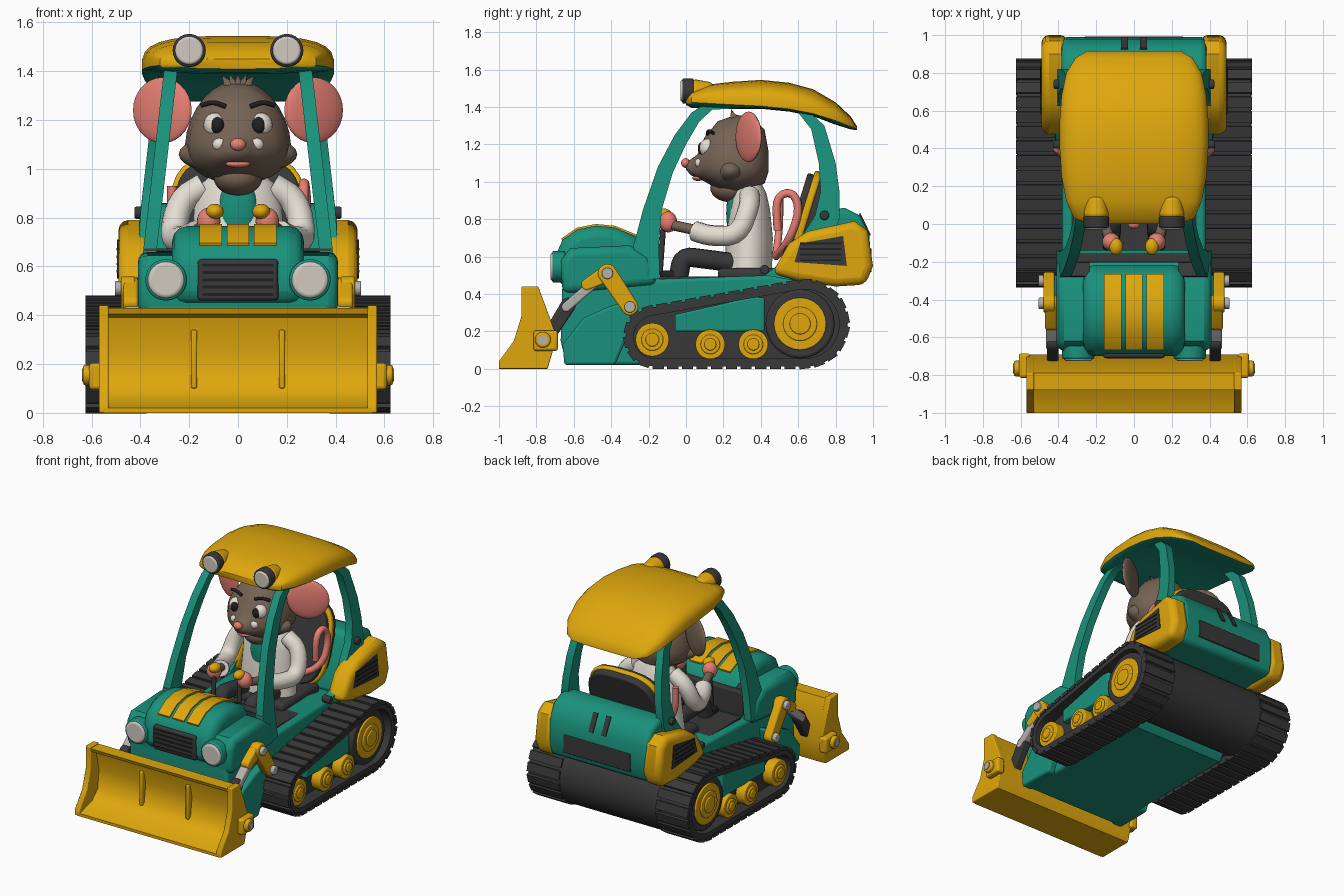
import bpy, bmesh, math
from mathutils import Matrix, Vector
from math import sin, cos, pi
if "Cube" in bpy.data.objects:
    bpy.data.objects.remove(bpy.data.objects["Cube"], do_unlink=True)

def material(name, *rgb):
    m = bpy.data.materials.new(name)
    m.use_nodes = True
    m.diffuse_color = (*rgb, 1)
    m.node_tree.nodes["Principled BSDF"].inputs["Base Color"].default_value = (*rgb, 1)
    return m

yellow, teal = material("yellow paint", .74, .39, .004), material("teal paint", .01, .285, .2)
dark, black = material("charcoal rubber", .04, .04, .042), material("soft black", .014, .014, .015)
brown, pink = material("brown fur", .18, .125, .088), material("pink skin", .8, .215, .175)
white, lens = material("coat white", .78, .73, .65), material("lamp glass", .65, .59, .53)
steel = material("steel grey", .46, .44, .42)

def finish(name, bm, mat, bevel=0, loc=(0, 0, 0), rot=(0, 0, 0), scale=(1, 1, 1), angle=.7):
    bmesh.ops.recalc_face_normals(bm, faces=bm.faces)
    me = bpy.data.meshes.new(name)
    bm.to_mesh(me)
    bm.free()
    me.materials.append(mat)
    me.shade_smooth()
    me.set_sharp_from_angle(angle=angle)
    ob = bpy.data.objects.new(name, me)
    bpy.context.collection.objects.link(ob)
    ob.location, ob.rotation_euler, ob.scale = loc, rot, scale
    if bevel:
        mod = ob.modifiers.new("soft edges", "BEVEL")
        mod.width, mod.segments, mod.angle_limit = bevel, 3, .9
    return ob

def loft(name, rings, mat, closed=False, bevel=0, loc=(0, 0, 0), rot=(0, 0, 0)):
    bm = bmesh.new()
    loops = [[bm.verts.new(p) for p in r] for r in rings]
    for a, b in zip(loops, loops[1:] + (loops[:1] if closed else [])):
        for i in range(len(a)):
            bm.faces.new((a[i - 1], a[i], b[i], b[i - 1]))
    for end in [] if closed else (loops[0], loops[-1]):
        bm.faces.new(end)
    return finish(name, bm, mat, bevel, loc, rot)

def prism(name, pts, x0, x1, mat, bevel=0):
    return loft(name, [[(x, y, z) for y, z in pts] for x in (x0, x1)], mat, bevel=bevel)

def box(name, loc, size, mat, bevel=0, rot=(0, 0, 0)):
    bm = bmesh.new()
    bmesh.ops.create_cube(bm, size=1, matrix=Matrix.Diagonal((*size, 1)))
    return finish(name, bm, mat, bevel, loc, rot)

def cyl(name, loc, r, depth, axis, mat, r2=None, rot=(0, 0, 0), bevel=0):
    turn = {"x": Matrix.Rotation(pi / 2, 4, "Y"), "y": Matrix.Rotation(-pi / 2, 4, "X"), "z": Matrix()}[axis]
    bm = bmesh.new()
    bmesh.ops.create_cone(bm, cap_ends=True, segments=24, radius1=r, radius2=r if r2 is None else r2, depth=depth, matrix=turn)
    return finish(name, bm, mat, bevel, loc, rot)

def ball(name, loc, size, mat, rot=(0, 0, 0)):
    bm = bmesh.new()
    bmesh.ops.create_uvsphere(bm, u_segments=24, v_segments=14, radius=1)
    return finish(name, bm, mat, 0, loc, rot, size, pi)

def tube(name, pts, r, mat):
    pts, rings, up = [Vector(p) for p in pts], [], Vector((.3, .5, .8))
    for _ in range(2):
        pts = pts[:1] + [a.lerp(b, t) for a, b in zip(pts, pts[1:]) for t in (.25, .75)] + pts[-1:]
    for i, p in enumerate(pts):
        d = (pts[min(i + 1, len(pts) - 1)] - pts[max(i - 1, 0)]).normalized()
        out = d.cross(up).normalized()
        up = out.cross(d)
        rings.append([p + r * (out * cos(k * pi / 6) + up * sin(k * pi / 6)) for k in range(12)])
    return loft(name, rings, mat)

def oval(c, rx, up, down, axis="y", power=1, taper=0, n=28):
    ring = []
    for t in (2 * pi * (i + .5) / n for i in range(n)):
        u = math.copysign(abs(cos(t)) ** power, cos(t)) * rx * (1 - taper * sin(t))
        v = math.copysign(abs(sin(t)) ** power, sin(t)) * (up if sin(t) > 0 else down)
        ring.append((c[0] + u, c[1], c[2] + v) if axis == "y" else (c[0] + u, c[1] + v, c[2]))
    return ring

def outline(c1, r1, c2, r2, n=14):
    dy, dz = c2[0] - c1[0], c2[1] - c1[1]
    a, b = math.atan2(dz, dy), math.acos((r1 - r2) / math.hypot(dy, dz))
    arc = lambda c, r, t, u: [(c[0] + r * cos(t + u * i / n), c[1] + r * sin(t + u * i / n)) for i in range(n + 1)]
    return arc(c2, r2, a - b, 2 * b) + arc(c1, r1, a + b, 2 * pi - 2 * b)

def paint(ob, mat, rule):
    ob.data.materials.append(mat)
    for p in ob.data.polygons:
        p.material_index = int(rule(p))

# Chassis, nose and rear housing
prism("chassis", [(-.64, .02), (.45, .02), (.6, .2), (.75, .45), (.45, .5), (-.15, .48), (-.66, .48), (-.67, .15)],
      -.38, .38, teal, .02)
prism("nose_shoulders", [(-.66, .4), (-.67, .58), (-.62, .645), (-.3, .66), (-.2, .6), (-.15, .45)], -.41, .41, teal, .04)
hood = [(-.69, .44), (-.7, .6), (-.66, .69), (-.58, .745), (-.48, .765), (-.38, .755), (-.27, .71), (-.22, .62), (-.2, .46)]
prism("hood", hood, -.27, .27, teal, .06)
for x in (-.112, 0, .112):
    lift = lambda y, z: (-.45 + (y + .45) * 1.03, .5 + (z - .5) * 1.035)
    loft("hood_stripe", [[(x - .046, y, z - .01), (x + .046, y, z - .01), (x + .046, *lift(y, z)),
                          (x - .046, *lift(y, z))] for y, z in hood[2:7]], yellow)
box("grille", (0, -.69, .545), (.33, .04, .17), dark, .015)
for i in range(5):
    box("grille_gap", (0, -.709, .485 + i * .03), (.29, .008, .012), black)
box("dashboard", (0, -.18, .57), (.66, .05, .17), dark, .01)
box("cab_floor", (0, .15, .482), (.66, .58, .02), dark)
prism("rear_housing", [(.62, .46), (.96, .46), (.99, .55), (.98, .72), (.93, .82), (.85, .86), (.74, .85), (.66, .7)],
      -.385, .385, teal, .03)
box("rear_vent", (0, .983, .58), (.52, .02, .125), dark, .005)
for x in (-.05, .05):
    box("rear_stripe", (x, .957, .772), (.035, .008, .13), dark, rot=(.46, 0, 0))
cyl("rear_drum", (0, .635, .24), .23, .8, "x", dark)

# Roof with teal lining
sections = [(0, .24, 1.43, .02, .02), (.03, .32, 1.435, .05, .04), (.12, .36, 1.43, .09, .04), (.25, .385, 1.42, .115, .03),
            (.4, .395, 1.41, .135, .02), (.55, .395, 1.395, .135, .02), (.68, .385, 1.37, .125, .02),
            (.8, .36, 1.335, .09, .03), (.88, .31, 1.3, .05, .02), (.915, .25, 1.285, .01, .01)]
roof = loft("roof", [oval((0, y, z), w, u, d, power=.6) for y, w, z, u, d in sections], yellow)
paint(roof, teal, lambda p: p.normal.z < -.6)

# Seat
for part, y, r, d, m in (("rim", .625, .28, .02, yellow), ("front", .6, .262, .03, dark), ("back", .66, .262, .03, dark)):
    loft("seat_" + part, [oval((0, k, 0), r, r + .01, r + .01, power=.6) for k in (-d, d)], m,
         bevel=.012, loc=(0, y, .78), rot=(-.3, 0, 0))
box("seat_base", (0, .38, .5), (.46, .42, .08), dark, .03)

# Curved blade shell
prism("blade_shell", [(-1, 0), (-.74, 0), (-.69, .17), (-.79, .43), (-.88, .43), (-.87, .405), (-.82, .39),
                      (-.785, .25), (-.8, .12), (-.86, .06), (-1, .02)], -.55, .55, yellow)

# Cab frame edges, outer then inner
frame = [(-.3, .48, -.14, .48), (-.28, .66, -.145, .66), (-.23, .85, -.13, .85), (-.15, 1.08, -.07, 1.05),
         (-.06, 1.25, 0, 1.2), (.03, 1.37, .07, 1.32), (.12, 1.43, .14, 1.385), (.4, 1.44, .4, 1.4), (.62, 1.41, .6, 1.37),
         (.74, 1.3, .67, 1.28), (.8, 1.1, .71, 1.1), (.82, .95, .72, .95), (.82, .8, .69, .82), (.75, .6, .55, .6),
         (.7, .45, .42, .5)]
lean = lambda y, z: .39 - (z - .65) * .115 + .03 * max(0, min(1, (y - .3) / .4))
track = lambda off: outline((-.165, .17), .17 - off, (.635, .24), .24 - off)

for s, side in ((1, "left_"), (-1, "right_")):
    # Cab and fenders
    loft(side + "cab_frame", [[(s * (lean(y, z) - t), y, z) for y, z, t in ((o, a, 0), (i, b, 0), (i, b, .055), (o, a, .055))]
                              for o, a, i, b in frame], teal)
    box(side + "cowl_panel", (s * .31, -.235, .645), (.15, .1, .012), dark, rot=(-.5, 0, 0))
    prism(side + "fender", [(.46, .51), (.55, .67), (.65, .735), (.9, .79), (.97, .74), (1, .55), (.96, .45), (.8, .44),
                            (.6, .47)], s * .35, s * .49, yellow, .04)
    prism(side + "fender_vent", [(.58, .57), (.61, .67), (.84, .71), (.86, .55)], s * .47, s * .495, dark)
    for i in range(4):
        box(side + "vent_gap", (s * .494, .72, .58 + i * .03), (.008, .22, .01), black)
    for x, y, z in ((.395, .74, .82), (.4, .42, .53)):
        cyl(side + "frame_bolt", (s * x, y, z), .025, .06, "x", dark, bevel=.008)
    # Lamps
    cyl(side + "headlight_ring", (s * .295, -.68, .545), .085, .07, "y", teal, bevel=.01)
    cyl(side + "headlight_glass", (s * .295, -.69, .545), .076, .07, "y", lens, bevel=.015)
    cyl(side + "roof_lamp_ring", (s * .2, .01, 1.485), .068, .06, "y", dark, bevel=.008)
    cyl(side + "roof_lamp_glass", (s * .2, 0, 1.485), .058, .06, "y", lens, bevel=.01)
    cyl(side + "roof_lamp_shell", (s * .2, .09, 1.48), .07, .11, "y", yellow, r2=.05, bevel=.02)
    # Track band, lugs and wheels
    loft(side + "track_band", [[(s * .38, *a), (s * .62, *a), (s * .62, *b), (s * .38, *b)]
                               for a, b in zip(track(.012), track(.055))], dark, closed=True)
    path = [Vector(p) for p in track(.012)]
    edges = list(zip(path, path[1:] + path[:1]))
    step = sum((b - a).length for a, b in edges) / 36
    bm, gap = bmesh.new(), 0
    for a, b in edges:
        d = b - a
        while d.length > 1e-6 and gap < d.length:
            p = a + d * (gap / d.length)
            place = Matrix.Translation((s * .5, *p)) @ Matrix.Rotation(math.atan2(d.y, d.x), 4, "X")
            bmesh.ops.create_cube(bm, size=1, matrix=place @ Matrix.Diagonal((.25, .06, .024, 1)))
            gap += step
        gap -= d.length
    finish(side + "track_lugs", bm, dark)
    prism(side + "track_core", track(.055), s * .37, s * .53, dark)
    prism(side + "track_guard", [(-.06, .2), (.42, .2), (.42, .38), (.36, .385), (-.06, .29)], s * .5, s * .575, teal, .01)
    cyl(side + "rear_tyre", (s * .54, .61, .24), .185, .1, "x", dark, bevel=.015)
    for y, z, r in ((.61, .24, .14), (-.18, .155, .09), (.13, .13, .08), (.36, .13, .08)):
        for part, k, x in (("rim", 1, .565), ("ring", .65, .575), ("hub", .4, .583)):
            cyl(side + "wheel_" + part, (s * x, y, z), r * k, .07, "x", yellow, bevel=.006)
    # Blade cheeks, ribs and lift linkage
    prism(side + "blade_cheek", [(-1, 0), (-.74, 0), (-.69, .17), (-.79, .44), (-.88, .44), (-.88, .28), (-.92, .15),
                                 (-1, .04)], s * .53, s * .57, yellow, .006)
    box(side + "blade_rib", (s * .18, -.8, .22), (.025, .05, .24), yellow, .008)
    box(side + "blade_boss", (s * .58, -.75, .15), (.06, .13, .11), yellow, .015)
    cyl(side + "blade_pin", (s * .595, -.765, .155), .042, .08, "x", yellow, bevel=.01)
    cyl(side + "blade_nut", (s * .595, -.765, .155), .026, .09, "x", steel)
    prism(side + "arm_plate", [(-.65, .02), (-.66, .13), (-.55, .27), (-.42, .33), (-.27, .38), (-.3, .2), (-.38, .02)],
          s * .35, s * .43, teal, .015)
    for part, a, ra, b, rb, x, m in (("rear_link", (-.42, .51), .05, (-.3, .33), .045, .42, yellow),
                                     ("front_link", (-.42, .51), .045, (-.53, .45), .03, .41, yellow),
                                     ("piston_rod", (-.5, .45), .025, (-.64, .33), .026, .405, steel),
                                     ("piston_sleeve", (-.63, .34), .04, (-.73, .18), .035, .4, dark)):
        prism(side + part, outline(a, ra, b, rb), s * x, s * (x + .06), m, .01)
    for y, z in ((-.42, .51), (-.3, .33)):
        cyl(side + "link_bolt", (s * .47, y, z), .03, .07, "x", steel, bevel=.006)
    # Driver's limbs and controls
    tube(side + "sleeve", [(s * .14, .34, .93), (s * .24, .34, .87), (s * .27, .28, .71), (s * .22, .13, .71),
                           (s * .17, .05, .735)], .055, white)
    tube(side + "wrist", [(s * .18, .08, .735), (s * .13, -.08, .77)], .028, brown)
    ball(side + "hand", (s * .12, -.095, .785), (.048, .048, .056), pink)
    tube(side + "lever", [(s * .1, -.14, .5), (s * .1, -.12, .78)], .015, dark)
    ball(side + "lever_grip", (s * .095, -.12, .825), (.036, .045, .032), yellow)
    tube(side + "leg", [(s * .1, .3, .56), (s * .12, .08, .59), (s * .12, -.02, .6), (s * .12, -.04, .49)], .052, dark)
    box(side + "shoe", (s * .12, -.07, .5), (.09, .14, .05), black, .02)
    # Driver's ears and eyes
    ear = ball(side + "ear", (s * .31, .335, 1.24), (.137, .03, .135), brown, (0, 0, s * .5))
    paint(ear, pink, lambda p: p.center.y < -.1)
    ball(side + "eye", (s * .095, .115, 1.18), (.046, .043, .05), white)
    ball(side + "pupil", (s * .085, .085, 1.178), (.028, .022, .034), black)
    tube(side + "brow", [(s * .05, .115, 1.255), (s * .1, .12, 1.275), (s * .15, .145, 1.26)], .01, black)
    ball(side + "cheek_patch", (s * .075, .07, 1.1), (.03, .022, .026), white)

# Driver's head and body
head = [(0, 1.085, .02, .02, .02), (.025, 1.08, .05, .04, .045), (.06, 1.08, .085, .065, .06), (.1, 1.11, .15, .13, .11),
        (.17, 1.12, .2, .205, .16), (.27, 1.12, .215, .24, .18), (.36, 1.12, .2, .22, .16), (.42, 1.11, .14, .17, .12),
        (.44, 1.1, .06, .07, .05)]
loft("head", [oval((0, y, z), w, u, d, power=.95, taper=.15) for y, z, w, u, d in head], brown)
ball("cheeks", (0, .24, 1.06), (.243, .1, .085), brown)
ball("neck_ruff", (0, .24, .965), (.1, .11, .075), brown)
ball("nose", (0, -.002, 1.1), (.032, .024, .026), pink)
ball("mouth", (0, .065, 1.02), (.05, .03, .016), pink)
for i in range(-2, 3):
    cyl("hair_tuft", (i * .025, .25, 1.36), .024, .06, "z", brown, r2=0, rot=(.3, i * .3, 0))
coat = [(.5, .33, .21, .13), (.7, .34, .19, .125), (.85, .34, .18, .11), (.94, .34, .15, .09), (1, .33, .08, .07)]
loft("coat", [oval((0, y, z), w, d, d, "z") for z, y, w, d in coat], white)
ball("shirt", (0, .255, .83), (.08, .04, .14), teal)
tube("tail_loop", [(.12, .48, .6), (.27, .55, .68), (.28, .61, .85), (.27, .57, .95), (.27, .48, .92), (.26, .49, .74)],
     .022, pink)
tube("tail_end", [(-.15, .48, .6), (-.27, .5, .75), (-.27, .5, .93)], .02, pink)
